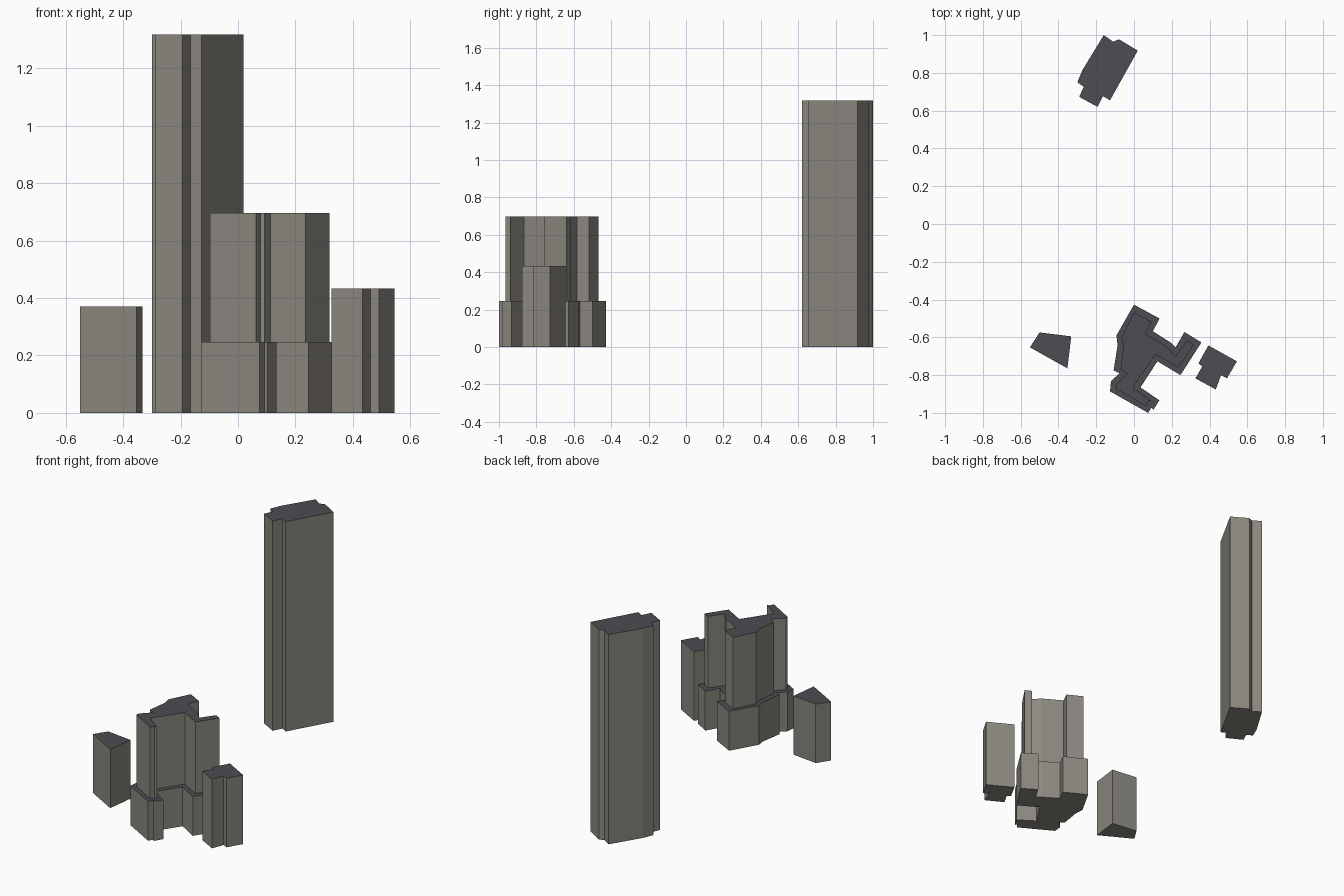
import bpy, bmesh


def flat_colour(name, rgb):
    m = bpy.data.materials.new(name)
    m.diffuse_color = (*rgb, 1)
    return m


WALL = flat_colour("warm grey wall", (0.26, 0.248, 0.214))
ROOF = flat_colour("dark slate roof", (0.072, 0.072, 0.085))


def block(name, plan, z0, z1):
    """Extrude a plan outline from z0 to z1; upward faces become roof."""
    bm = bmesh.new()
    base = bm.faces.new([bm.verts.new((x, y, z0)) for x, y in plan])
    top = bmesh.ops.extrude_face_region(bm, geom=[base], use_keep_orig=True)
    for v in top["geom"]:
        if isinstance(v, bmesh.types.BMVert):
            v.co.z = z1
    bmesh.ops.recalc_face_normals(bm, faces=bm.faces)
    bm.normal_update()
    for f in bm.faces:
        f.material_index = 1 if f.normal.z > 0.5 else 0
    me = bpy.data.meshes.new(name)
    bm.to_mesh(me)
    bm.free()
    me.materials.append(WALL)
    me.materials.append(ROOF)
    ob = bpy.data.objects.new(name, me)
    bpy.context.collection.objects.link(ob)
    return ob


# Tall tower at the back
block("tall_tower", [
    (-0.16, 1.0), (-0.11, 0.965), (-0.08, 0.978), (0.02, 0.918),
    (-0.127, 0.655), (-0.165, 0.677), (-0.193, 0.62), (-0.29, 0.673),
    (-0.266, 0.727), (-0.3, 0.75), (-0.273, 0.815)], 0, 1.318)

# Stepped building: wide podium with a set-back upper block
block("podium", [
    (0.0, -0.427), (0.135, -0.5), (0.1, -0.568), (0.193, -0.627),
    (0.22, -0.653), (0.267, -0.572), (0.357, -0.627), (0.246, -0.8),
    (0.124, -0.727), (0.034, -0.865), (0.134, -0.933), (0.103, -0.984),
    (0.092, -0.972), (0.075, -1.0), (-0.127, -0.886), (-0.122, -0.833),
    (-0.077, -0.79), (-0.108, -0.775), (-0.087, -0.643), (-0.093, -0.59)],
    0, 0.247)
block("upper_block", [
    (0.0, -0.468), (0.093, -0.518), (0.061, -0.583), (0.177, -0.65),
    (0.22, -0.7), (0.28, -0.617), (0.318, -0.638), (0.235, -0.76),
    (0.113, -0.69), (-0.005, -0.865), (0.093, -0.938), (0.078, -0.938),
    (0.063, -0.965), (-0.097, -0.871), (-0.093, -0.85), (-0.035, -0.792),
    (-0.071, -0.77), (-0.055, -0.648), (-0.066, -0.6)], 0.247, 0.697)

# Small neighbours
block("east_building", [
    (0.394, -0.643), (0.545, -0.727), (0.492, -0.817), (0.461, -0.8),
    (0.433, -0.876), (0.325, -0.817), (0.362, -0.754), (0.341, -0.738)],
    0, 0.434)
block("west_building", [
    (-0.5, -0.574), (-0.332, -0.595), (-0.353, -0.764), (-0.551, -0.653)],
    0, 0.37)
